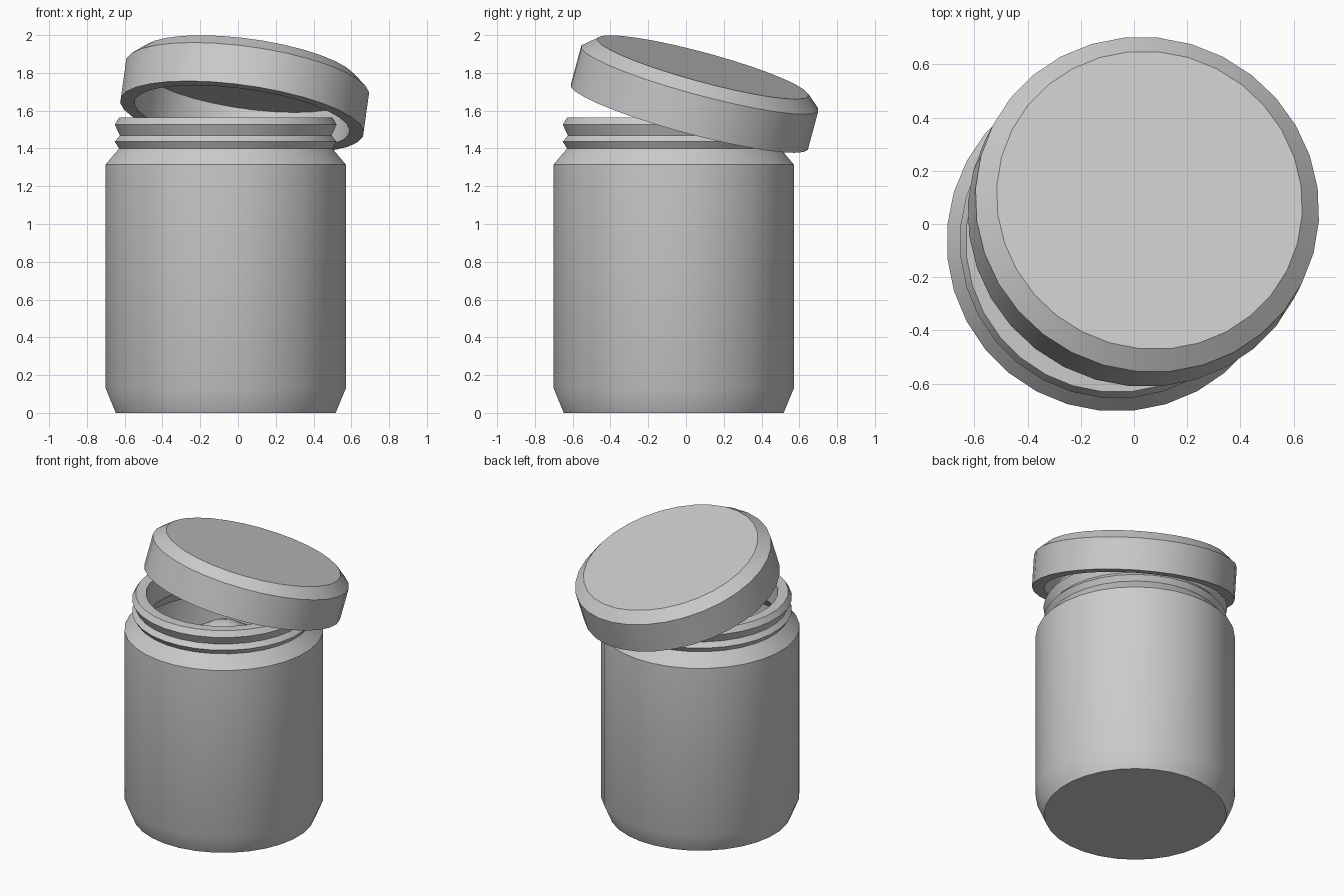
import bpy
import bmesh
import math
from mathutils import Matrix

SIDES = 32

cube = bpy.data.objects.get("Cube")
if cube:
    bpy.data.objects.remove(cube, do_unlink=True)

grey = bpy.data.materials.new("plain grey")
grey.use_nodes = True
colour = (0.6, 0.6, 0.6, 1)
grey.diffuse_color = colour
grey.node_tree.nodes["Principled BSDF"].inputs["Base Color"].default_value = colour


def lathe(name, profile, location, rotation=(0, 0, 0)):
    """Spin (radius, height) points about z; radius 0 closes a face at its centre."""
    bm = bmesh.new()
    verts = [bm.verts.new((r, 0, z)) for r, z in profile]
    edges = [bm.edges.new(pair) for pair in zip(verts, verts[1:])]
    bmesh.ops.spin(bm, geom=verts + edges, cent=(0, 0, 0), axis=(0, 0, 1),
                   angle=math.tau, steps=SIDES)
    bmesh.ops.remove_doubles(bm, verts=bm.verts, dist=0.0005)
    # Half a step of turn puts flat sides on the main axes
    bm.transform(Matrix.Rotation(math.pi / SIDES, 4, "Z"))
    bmesh.ops.recalc_face_normals(bm, faces=bm.faces)
    mesh = bpy.data.meshes.new(name)
    bm.to_mesh(mesh)
    bm.free()
    mesh.materials.append(grey)
    obj = bpy.data.objects.new(name, mesh)
    bpy.context.collection.objects.link(obj)
    obj.location = location
    obj.rotation_euler = rotation
    bpy.ops.object.select_all(action="DESELECT")
    obj.select_set(True)
    bpy.context.view_layer.objects.active = obj
    bpy.ops.object.shade_smooth_by_angle(angle=math.radians(30))
    return obj


# Hollow jar: base, wall, shoulder, two thread ridges, rim and inside
jar_outside = [(0, 0), (0.585, 0), (0.639, 0.13), (0.639, 1.315), (0.567, 1.4),
               (0.59, 1.436), (0.563, 1.468), (0.59, 1.526), (0.567, 1.564)]
jar_inside = [(0.5, 1.564), (0.5, 1.38), (0.57, 1.29), (0.57, 0.15),
              (0.53, 0.07), (0, 0.07)]
jar_place = (-0.065, -0.065, 0)
lathe("jar", jar_outside + jar_inside, jar_place)

# Heaped contents just showing through the gap
lathe("contents", [(0, 0.98), (0.55, 1.0), (0.3, 1.22), (0.1, 1.34), (0, 1.38)],
      jar_place)

# Tilted hollow lid with a bevelled top, origin at the centre of its lower rim
lid_profile = [(0, 0.2), (0.575, 0.2), (0.575, 0), (0.652, 0), (0.652, 0.213),
               (0.58, 0.275), (0, 0.275)]
lathe("lid", lid_profile, (0.021, 0.018, 1.567),
      (math.radians(-15), math.radians(8), 0))
